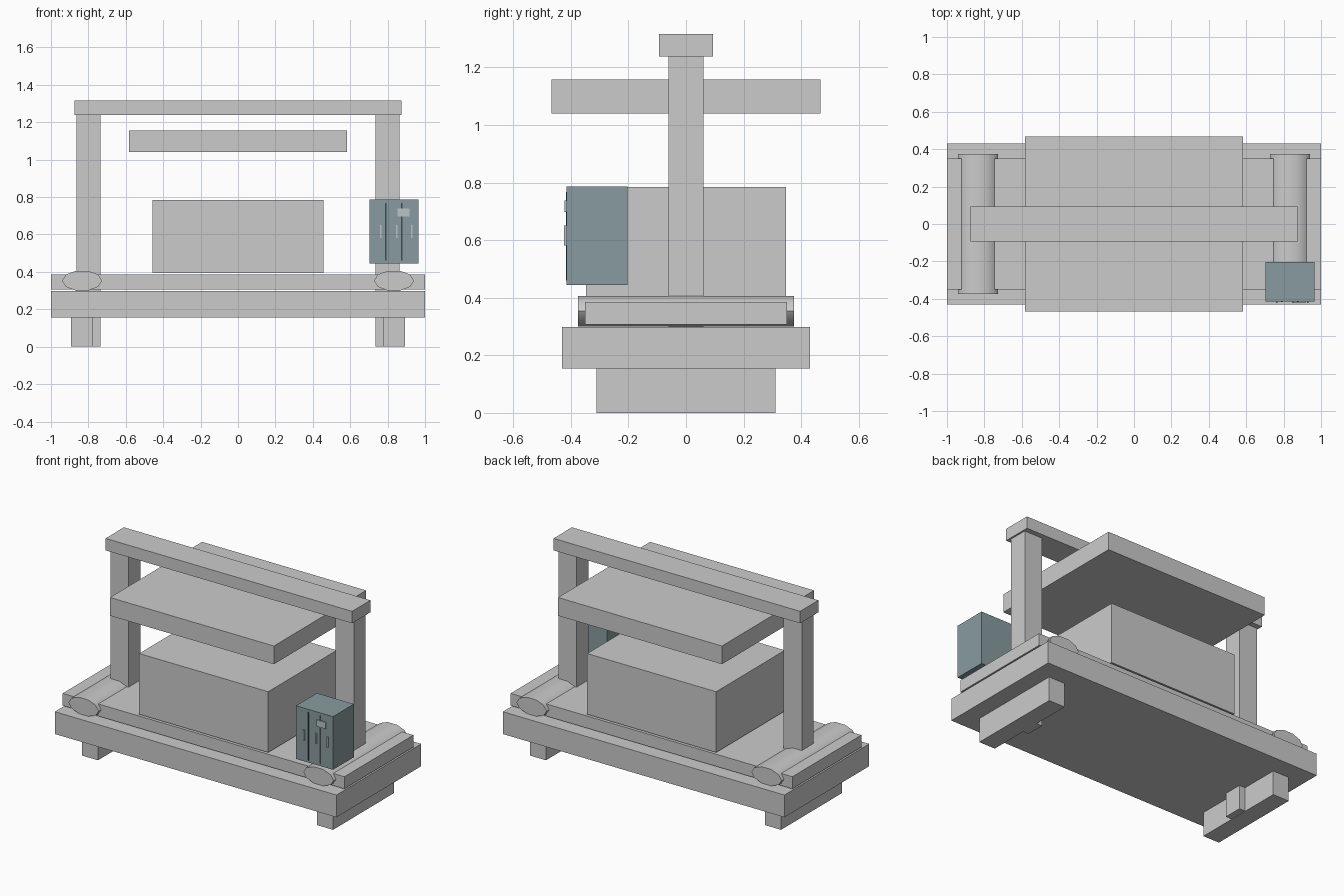
import bpy, math

if "Cube" in bpy.data.objects:
    bpy.data.objects.remove(bpy.data.objects["Cube"])


def material(name, color):
    m = bpy.data.materials.new(name)
    m.diffuse_color = (*color, 1)
    m.use_nodes = True
    m.node_tree.nodes["Principled BSDF"].inputs["Base Color"].default_value = m.diffuse_color
    return m


def box(name, x, y, z, mat=None):
    """Box from (min, max) ranges on each axis."""
    bpy.ops.mesh.primitive_cube_add(size=1, location=[sum(r) / 2 for r in (x, y, z)])
    o = bpy.context.object
    o.name = name
    o.scale = [r[1] - r[0] for r in (x, y, z)]
    bpy.ops.object.transform_apply(location=False, rotation=False, scale=True)
    if mat:
        o.data.materials.append(mat)
    return o


def roller(name, x):
    """Flattened ten-sided roller lying along y."""
    bpy.ops.mesh.primitive_cylinder_add(vertices=10, radius=1, depth=0.75)
    o = bpy.context.object
    o.name = name
    for v in o.data.vertices:
        a = math.atan2(v.co.x, v.co.y)
        v.co = (0.107 * math.cos(a), v.co.z, 0.0555 * math.sin(a))
    o.data.flip_normals() if o.data.polygons[0].normal.dot(o.data.polygons[0].center) < 0 else None
    o.location = (x, 0, 0.353)
    bpy.ops.object.shade_smooth_by_angle(angle=math.radians(60))


steel = material("cabinet_paint", (0.25, 0.33, 0.35))
dark = material("dark_trim", (0.05, 0.07, 0.08))
pale = material("pale_metal", (0.5, 0.55, 0.56))

# Machine bed
box("base", (-1, 1), (-0.43, 0.43), (0.155, 0.298))
box("bed_plate", (-1, 1), (-0.35, 0.35), (0.307, 0.385))
box("work_block", (-0.458, 0.458), (-0.348, 0.348), (0.395, 0.785))

# Feet, posts and rollers on both sides
for side, s in (("left", -1), ("right", 1)):
    box(side + "_foot", sorted((s * 0.777, s * 0.892)), (-0.31, 0.31), (0, 0.155))
    box(side + "_post", sorted((s * 0.735, s * 0.864)), (-0.06, 0.06), (0.002, 1.24))
    roller(side + "_roller", s * 0.834)

# Overhead parts
box("crossbeam", (-0.875, 0.875), (-0.093, 0.093), (1.238, 1.315))
box("upper_platen", (-0.582, 0.582), (-0.467, 0.467), (1.04, 1.157))

# Control cabinet with door seams, handles and a plate
box("cabinet", (0.702, 0.965), (-0.415, -0.203), (0.445, 0.786), steel)
for i, x in enumerate((0.79, 0.876)):
    box(f"door_seam_{i}", (x - 0.004, x + 0.004), (-0.417, -0.41), (0.46, 0.768), dark)
for i, x in enumerate((0.763, 0.849, 0.93)):
    box(f"door_handle_{i}", (x - 0.004, x + 0.004), (-0.423, -0.41), (0.582, 0.65), pale)
box("cabinet_plate", (0.853, 0.917), (-0.422, -0.41), (0.697, 0.738), pale)
